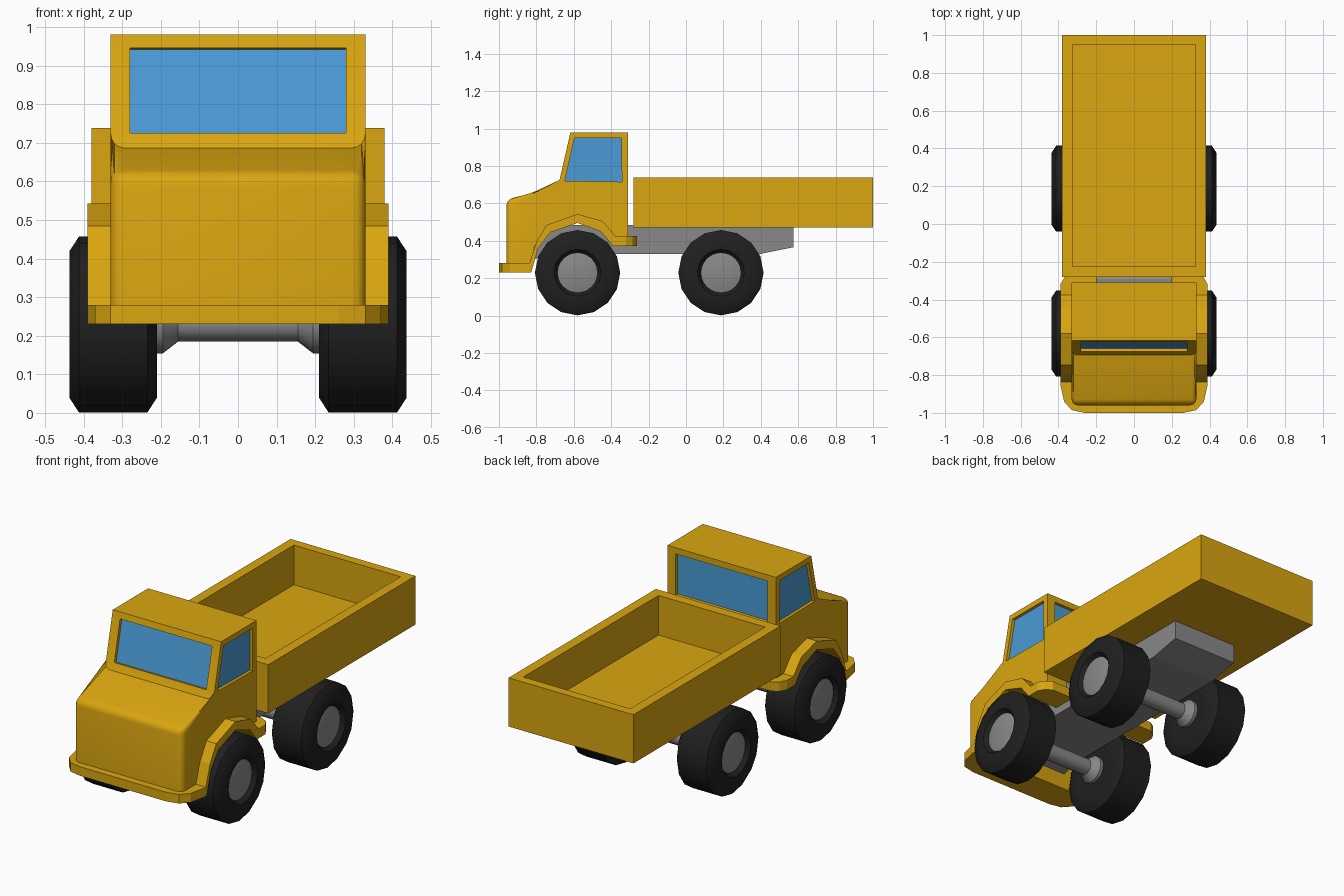
import bpy, bmesh, math
from mathutils import Vector

old = bpy.data.objects.get("Cube")
if old:
    bpy.data.objects.remove(old, do_unlink=True)


def material(name, colour):
    m = bpy.data.materials.new(name)
    m.use_nodes = True
    m.diffuse_color = (*colour, 1)
    for n in m.node_tree.nodes:
        if n.type == 'BSDF_PRINCIPLED':
            n.inputs["Base Color"].default_value = (*colour, 1)
            n.inputs["Roughness"].default_value = 0.7
    return m


YELLOW = material("yellow paint", (0.70, 0.38, 0.005))
BLUE = material("blue glass", (0.07, 0.33, 0.68))
BLACK = material("black rubber", (0.014, 0.014, 0.014))
GREY = material("grey metal", (0.25, 0.25, 0.25))


def finish(bm, name, mat, smooth=None):
    bmesh.ops.recalc_face_normals(bm, faces=bm.faces)
    me = bpy.data.meshes.new(name)
    bm.to_mesh(me)
    bm.free()
    me.materials.append(mat)
    ob = bpy.data.objects.new(name, me)
    bpy.context.collection.objects.link(ob)
    if smooth:
        shade(ob, smooth)
    return ob


def activate(ob):
    for o in bpy.context.selected_objects:
        o.select_set(False)
    ob.select_set(True)
    bpy.context.view_layer.objects.active = ob


def shade(ob, degrees):
    activate(ob)
    bpy.ops.object.shade_smooth_by_angle(angle=math.radians(degrees))


def prism_mesh(pts, lo, hi, axis='x'):
    """Extrude a (y, z) outline along x, or an (x, y) outline along z."""
    place = (lambda p, t: (t, *p)) if axis == 'x' else (lambda p, t: (*p, t))
    bm = bmesh.new()
    a = [bm.verts.new(place(p, lo)) for p in pts]
    b = [bm.verts.new(place(p, hi)) for p in pts]
    bm.faces.new(a)
    bm.faces.new(b[::-1])
    for i in range(len(pts)):
        j = (i + 1) % len(pts)
        bm.faces.new((a[i], a[j], b[j], b[i]))
    return bm


def prism(name, pts, lo, hi, mat, axis='x'):
    return finish(prism_mesh(pts, lo, hi, axis), name, mat)


def boolean(ob, cutter, operation='DIFFERENCE'):
    cutter.hide_render = True
    mod = ob.modifiers.new("cut", 'BOOLEAN')
    mod.object, mod.operation, mod.solver = cutter, operation, 'EXACT'
    activate(ob)
    bpy.ops.object.modifier_apply(modifier=mod.name)
    bpy.data.objects.remove(cutter, do_unlink=True)


def lathe(name, profile, y, z, side, sides, mat, angle=35):
    """Revolve (x, radius) points about an axle line; zero radius makes a cap."""
    bm = bmesh.new()
    rings = []
    for x, r in profile:
        turns = [2 * math.pi * i / sides for i in range(sides)]
        rings.append([bm.verts.new((side * x, y + r * math.sin(t), z - r * math.cos(t)))
                      for t in turns])
    for a, b in zip(rings, rings[1:]):
        for i in range(sides):
            j = (i + 1) % sides
            bm.faces.new((a[i], a[j], b[j], b[i]))
    bm.faces.new(rings[0])
    bm.faces.new(rings[-1][::-1])
    return finish(bm, name, mat, angle)


# Cab body: side profile with a wheel arch, rounded bonnet edges
cab_profile = [(-0.96, 0.25), (-0.96, 0.62), (-0.693, 0.687), (-0.676, 0.725),
               (-0.618, 0.98), (-0.31, 0.98), (-0.31, 0.40), (-0.38, 0.40),
               (-0.45, 0.475), (-0.58, 0.52), (-0.74, 0.465), (-0.81, 0.37),
               (-0.84, 0.25)]
bm = prism_mesh(cab_profile, -0.33, 0.33)


def bonnet_edge(e):
    a, b = (v.co for v in e.verts)
    on_top = all(p.y < -0.69 and p.z > 0.6 for p in (a, b))
    upright = all(p.y < -0.95 for p in (a, b)) and abs(a.z - b.z) > 0.1
    across = abs(a.x - b.x) > 0.1
    return upright or (on_top and not (across and a.y > -0.9))


bmesh.ops.bevel(bm, geom=[e for e in bm.edges if bonnet_edge(e)], offset=0.04,
                segments=4, profile=0.5, affect='EDGES', clamp_overlap=True)
cab = finish(bm, "cab_body", YELLOW)

# Windscreen and rear window: recesses with thin glass
DEPTH = 0.02
screens = {"windscreen": ((-0.676, 0.725), (-0.626, 0.946), Vector((1, -0.227))),
           "rear_window": ((-0.31, 0.72), (-0.31, 0.946), Vector((-1, 0)))}
for name, (low, high, inward) in screens.items():
    low, high = Vector(low), Vector(high)

    def slab(near, far):
        return [low + inward * near, high + inward * near,
                high + inward * far, low + inward * far]
    boolean(cab, prism("cutter", slab(-0.03, DEPTH), -0.28, 0.28, YELLOW))
    prism(name, slab(DEPTH - 0.003, DEPTH + 0.004), -0.28, 0.28, BLUE)

# Side windows
pane = [(-0.648, 0.72), (-0.596, 0.95), (-0.345, 0.95), (-0.343, 0.715)]
for side, label in ((1, "left"), (-1, "right")):
    face = 0.33 - DEPTH
    boolean(cab, prism("cutter", pane, *sorted((side * face, side * 0.36)), YELLOW))
    prism(label + "_window", pane,
          *sorted((side * (face - 0.004), side * (face + 0.003))), BLUE)
shade(cab, 30)

# Bumper and front mudguards: one band, trimmed to a rounded plan
band = [(-1, 0.23), (-1, 0.28), (-0.837, 0.28), (-0.80, 0.393), (-0.746, 0.484),
        (-0.58, 0.543), (-0.446, 0.505), (-0.377, 0.425), (-0.262, 0.425),
        (-0.262, 0.373), (-0.393, 0.373), (-0.455, 0.45), (-0.58, 0.495),
        (-0.725, 0.445), (-0.79, 0.36), (-0.828, 0.23)]
half_plan = [(0.26, -1), (0.33, -0.985), (0.37, -0.94), (0.39, -0.85),
             (0.39, -0.32), (0.37, -0.285), (0.33, -0.26)]
plan = half_plan + [(-x, y) for x, y in reversed(half_plan)]
guard = prism("bumper_and_mudguards", band, -0.45, 0.45, YELLOW)
boolean(guard, prism("cutter", plan, 0, 1, YELLOW, 'z'), 'INTERSECT')

# Open cargo bed
bed = prism("cargo_bed", [(-0.28, 0.47), (1, 0.47), (1, 0.738), (-0.28, 0.738)],
            -0.38, 0.38, YELLOW)
boolean(bed, prism("cutter", [(-0.225, 0.52), (0.95, 0.52), (0.95, 0.9), (-0.225, 0.9)],
                   -0.325, 0.325, YELLOW))

# Chassis beam
prism("chassis", [(-0.85, 0.29), (-0.72, 0.33), (0.40, 0.33), (0.575, 0.365),
                  (0.575, 0.475), (-0.27, 0.475), (-0.29, 0.485), (-0.85, 0.485)],
      -0.2, 0.2, GREY)

# Wheels and axles
tyre = [(0.215, 0.05), (0.21, 0.13), (0.21, 0.19), (0.235, 0.228), (0.412, 0.228),
        (0.437, 0.19), (0.437, 0.126), (0.415, 0.108), (0.415, 0.05)]
hub = [(0.40, 0.107), (0.416, 0.107), (0.424, 0.07), (0.427, 0.02)]
half_axle = [(0, 0.045), (0.155, 0.045), (0.195, 0.076), (0.22, 0.076)]
axle = [(-x, r) for x, r in reversed(half_axle)] + half_axle[1:]
for end, y in (("front", -0.58), ("rear", 0.187)):
    lathe(end + "_axle", axle, y, 0.23, 1, 16, GREY)
    for side, label in ((1, "left"), (-1, "right")):
        lathe(f"{end}_{label}_tyre", tyre, y, 0.229, side, 16, BLACK)
        lathe(f"{end}_{label}_hub", hub, y, 0.229, side, 24, GREY)
